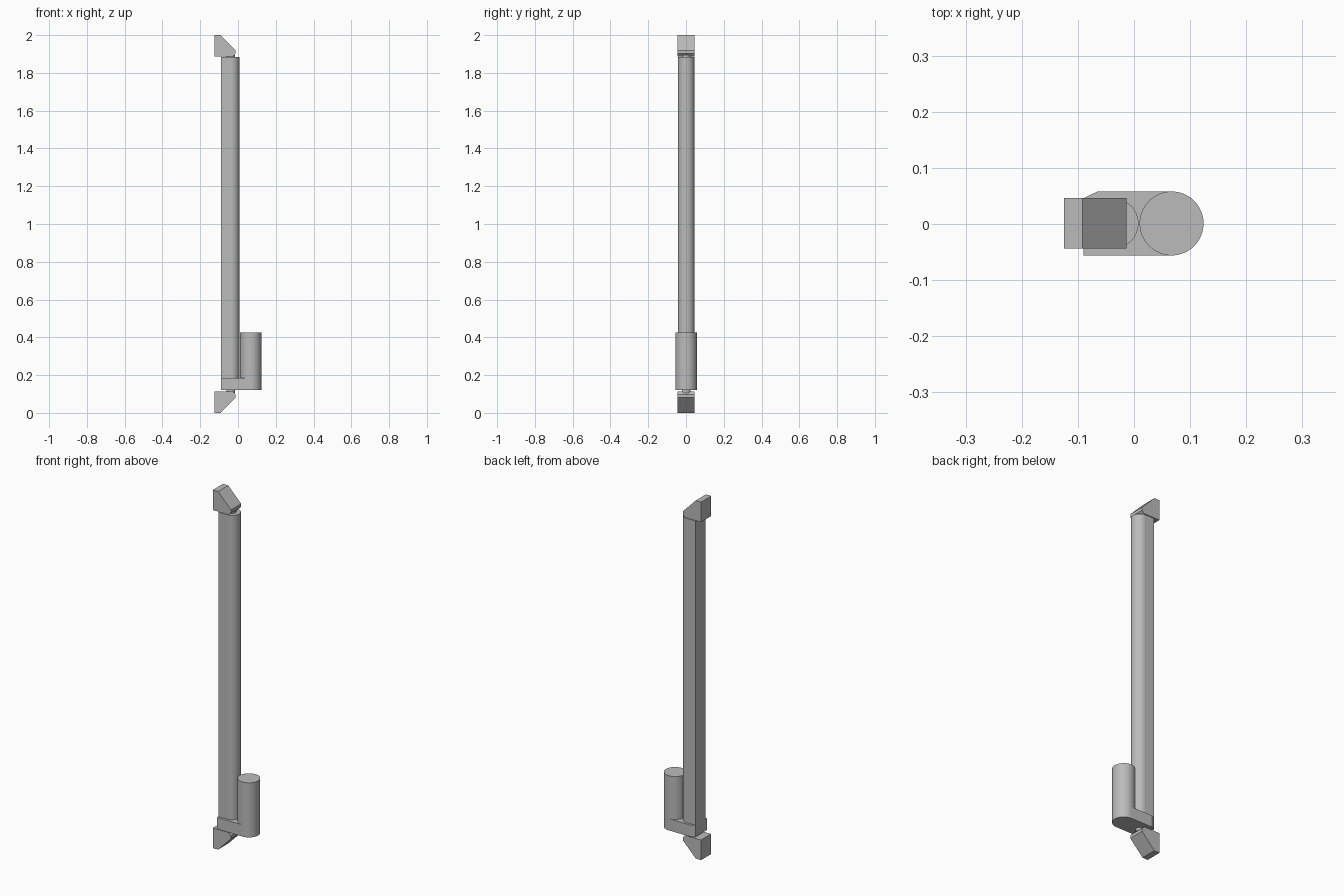
import bpy, bmesh, math

cube = bpy.data.objects.get("Cube")
if cube:
    bpy.data.objects.remove(cube, do_unlink=True)

grey = bpy.data.materials.new("light_grey")
grey.use_nodes = True
colour = (0.5, 0.5, 0.5, 1)
grey.diffuse_color = colour
grey.node_tree.nodes["Principled BSDF"].inputs["Base Color"].default_value = colour


def arc(cx, cy, r, start, end, steps):
    angles = [math.radians(start + (end - start) * i / steps) for i in range(steps + 1)]
    return [(cx + r * math.cos(a), cy + r * math.sin(a)) for a in angles]


def prism(name, outline, low, high, upright=True):
    """Extrude an outline along z, or an xz outline along y."""
    bm = bmesh.new()
    verts = [bm.verts.new((x, v, low) if upright else (x, low, v)) for x, v in outline]
    face = bm.faces.new(verts)
    new = bmesh.ops.extrude_face_region(bm, geom=[face])["geom"]
    shift = (0, 0, high - low) if upright else (0, high - low, 0)
    bmesh.ops.translate(bm, vec=shift, verts=[g for g in new if isinstance(g, bmesh.types.BMVert)])
    bmesh.ops.recalc_face_normals(bm, faces=bm.faces)
    mesh = bpy.data.meshes.new(name)
    bm.to_mesh(mesh)
    bm.free()
    mesh.materials.append(grey)
    obj = bpy.data.objects.new(name, mesh)
    bpy.context.collection.objects.link(obj)
    bpy.ops.object.select_all(action="DESELECT")
    obj.select_set(True)
    bpy.context.view_layer.objects.active = obj
    bpy.ops.object.shade_smooth_by_angle(angle=math.radians(25))
    return obj


# Long tube: flat back and sides, rounded front edge
tube = [(-0.09, -0.043)] + arc(-0.036, 0.001, 0.044, -90, 90, 32) + [(-0.09, 0.045)]
prism("tube", tube, 0.18, 1.885)

# Gear housing with one chamfered corner, wrapped around the motor foot
housing = [(-0.09, -0.056)] + arc(0.067, 0.001, 0.057, -90, 90, 32)
housing += [(-0.065, 0.058), (-0.09, 0.046)]
prism("gear_housing", housing, 0.12, 0.185)

# Round motor
prism("motor", arc(0.067, 0.001, 0.057, 0, 354.375, 63), 0.18, 0.425)

# Mirrored end brackets, each joined by a thin pivot pad
bracket = [(-0.125, 0), (-0.092, 0), (-0.013, 0.081), (-0.013, 0.098), (-0.027, 0.112), (-0.125, 0.112)]
pad = arc(-0.038, 0.001, 0.022, 0, 345, 23)
for side, top in (("bottom", False), ("top", True)):
    outline = [(x, 2 - z if top else z) for x, z in bracket]
    prism(side + "_bracket", outline, -0.044, 0.046, upright=False)
    prism(side + "_pivot_pad", pad, 1.88 if top else 0.105, 1.895 if top else 0.125)
